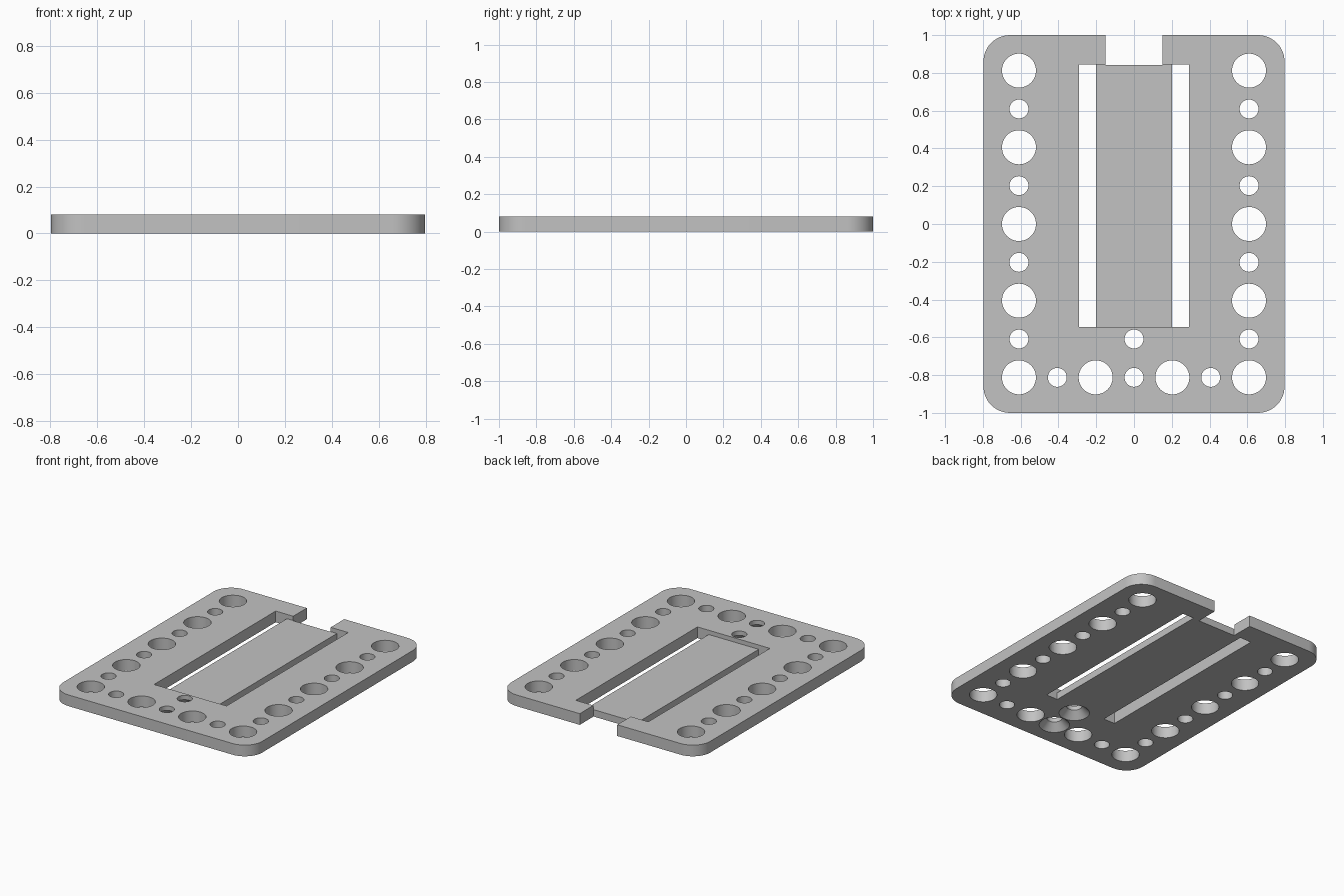
import bpy
import bmesh
import math
from mathutils import Matrix

cube = bpy.data.objects.get("Cube")
if cube:
    bpy.data.objects.remove(cube, do_unlink=True)

HALF_X, HALF_Y, THICK = 0.797, 1.0, 0.081
FLOOR = 0.05                      # top of the recessed tongue
CORNER = 0.14
POCKET_FRONT, POCKET_BACK = -0.545, 0.845

grey = bpy.data.materials.new("plain grey")
grey.use_nodes = True
grey.diffuse_color = (0.54, 0.54, 0.54, 1)
grey.node_tree.nodes["Principled BSDF"].inputs["Base Color"].default_value = (0.54, 0.54, 0.54, 1)


def make_object(name, bm):
    bmesh.ops.recalc_face_normals(bm, faces=bm.faces)
    mesh = bpy.data.meshes.new(name)
    bm.to_mesh(mesh)
    bm.free()
    mesh.materials.append(grey)
    obj = bpy.data.objects.new(name, mesh)
    bpy.context.collection.objects.link(obj)
    return obj


def box(x0, x1, y0, y1, z0, z1):
    bm = bmesh.new()
    place = Matrix.Translation(((x0 + x1) / 2, (y0 + y1) / 2, (z0 + z1) / 2))
    size = Matrix.Diagonal((x1 - x0, y1 - y0, z1 - z0, 1))
    bmesh.ops.create_cube(bm, size=1, matrix=place @ size)
    return bm


def lathe(x, y, profile, sides=48):
    """Closed round cutter from (radius, z) pairs, bottom to top."""
    bm = bmesh.new()
    rings = []
    for r, z in profile:
        rings.append([bm.verts.new((x + r * math.cos(math.tau * i / sides),
                                    y + r * math.sin(math.tau * i / sides), z))
                      for i in range(sides)])
    for low, high in zip(rings, rings[1:]):
        for i in range(sides):
            j = (i + 1) % sides
            bm.faces.new((low[i], low[j], high[j], high[i]))
    bm.faces.new(rings[0][::-1])
    bm.faces.new(rings[-1])
    return bm


def cut(target, bm):
    cutter = make_object("cutter", bm)
    cutter.hide_render = True
    mod = target.modifiers.new("cut", 'BOOLEAN')
    mod.operation = 'DIFFERENCE'
    mod.solver = 'EXACT'
    mod.object = cutter
    bpy.ops.object.modifier_apply(modifier=mod.name)
    bpy.data.objects.remove(cutter, do_unlink=True)


# Rounded base plate
bm = bmesh.new()
outline = []
for quarter, (sx, sy) in enumerate([(1, 1), (-1, 1), (-1, -1), (1, -1)]):
    for step in range(13):
        a = math.pi / 2 * (quarter + step / 12)
        outline.append(bm.verts.new((sx * (HALF_X - CORNER) + CORNER * math.cos(a),
                                     sy * (HALF_Y - CORNER) + CORNER * math.sin(a), 0)))
face = bm.faces.new(outline)
extruded = bmesh.ops.extrude_face_region(bm, geom=[face])["geom"]
bmesh.ops.translate(bm, vec=(0, 0, THICK),
                    verts=[v for v in extruded if isinstance(v, bmesh.types.BMVert)])
plate = make_object("mounting_plate", bm)
bpy.context.view_layer.objects.active = plate
plate.select_set(True)

# Side slots, recessed tongue and open notch at the back
for side in (-1, 1):
    x0, x1 = sorted((side * 0.2, side * 0.29))
    cut(plate, box(x0, x1, POCKET_FRONT, POCKET_BACK, -1, 1))
cut(plate, box(-0.245, 0.245, POCKET_FRONT, POCKET_BACK, FLOOR, 1))
cut(plate, box(-0.15, 0.15, 0.842, 1.2, -1, 1))

# Alternating large and small holes along both sides and the front
PITCH, LARGE, SMALL = 0.203, 0.09, 0.05
holes = [(side * 3 * PITCH, row * PITCH, LARGE if row % 2 == 0 else SMALL)
         for side in (-1, 1) for row in range(-4, 5)]
holes += [(col * PITCH, -4 * PITCH, LARGE if col % 2 else SMALL) for col in (-2, -1, 1, 2)]
for x, y, r in holes:
    cut(plate, lathe(x, y, [(r, -0.1), (r, 0.2)]))

# Two screw holes countersunk from below
for row in (-3, -4):
    cut(plate, lathe(0, row * PITCH, [(0.11, -0.01), (SMALL, 0.05), (SMALL, 0.2)]))

bpy.ops.object.shade_smooth_by_angle(angle=math.radians(30))
